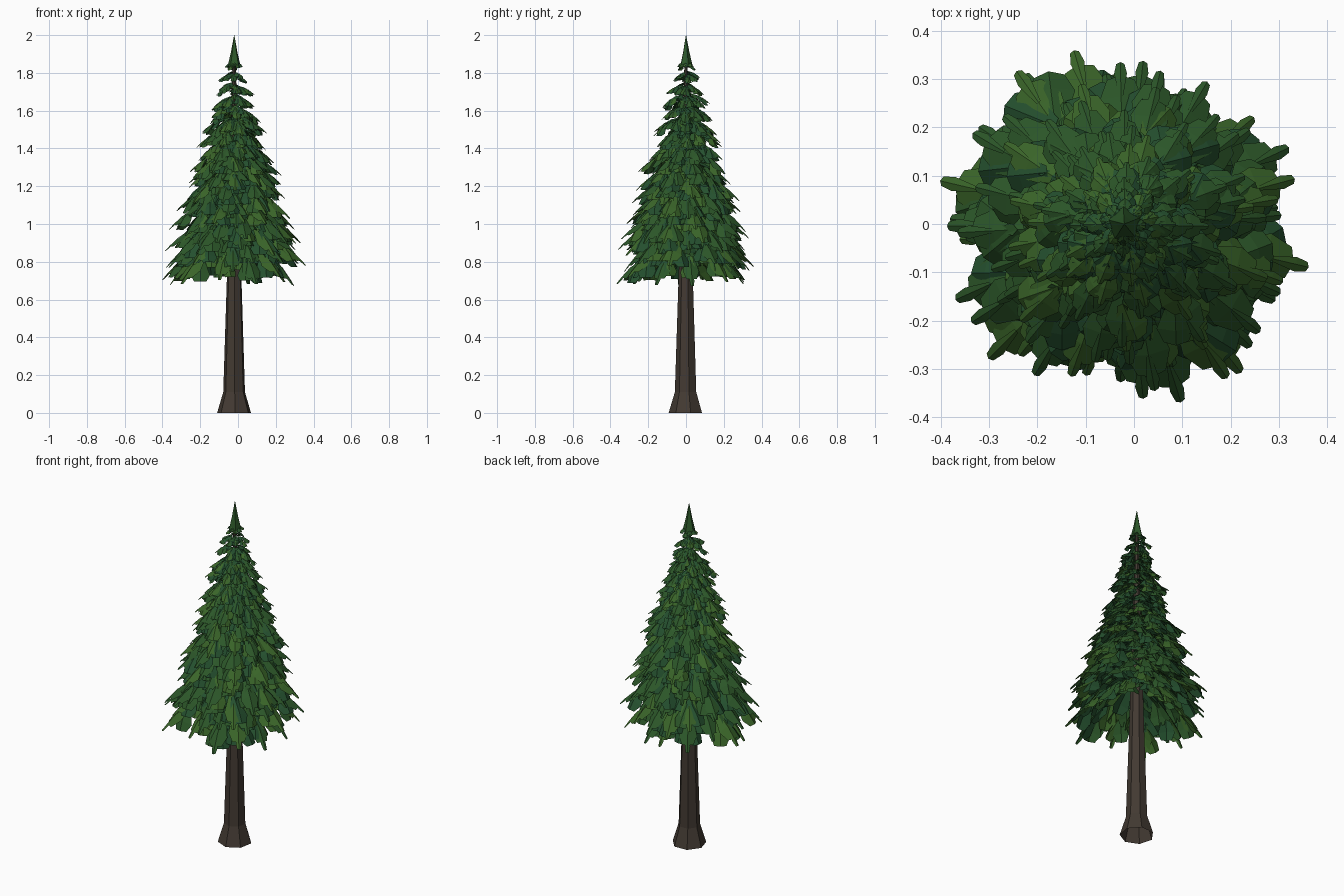
import bpy, bmesh, math, random
from mathutils import Vector, Matrix

if "Cube" in bpy.data.objects:
    bpy.data.objects.remove(bpy.data.objects["Cube"])

random.seed(7)
AXIS = Vector((-0.02, 0, 0))


def material(name, color):
    m = bpy.data.materials.new(name)
    m.diffuse_color = (*color, 1)
    m.use_nodes = True
    m.node_tree.nodes["Principled BSDF"].inputs["Base Color"].default_value = m.diffuse_color
    return m


def add_object(name, bm, mats):
    me = bpy.data.meshes.new(name)
    bm.to_mesh(me)
    bm.free()
    for m in mats:
        me.materials.append(m)
    ob = bpy.data.objects.new(name, me)
    ob.location = AXIS
    bpy.context.collection.objects.link(ob)
    return ob


def lathe(name, profile, sides, mat):
    bm = bmesh.new()
    rings = []
    for r, z in profile:
        rings.append([bm.verts.new((r * math.cos(math.tau * (i + .3) / sides),
                                    r * math.sin(math.tau * (i + .3) / sides), z))
                      for i in range(sides)])
    for a, b in zip(rings, rings[1:]):
        for i in range(sides):
            j = (i + 1) % sides
            bm.faces.new((a[i], a[j], b[j], b[i]))
    bm.faces.new(rings[-1])
    return add_object(name, bm, [mat])


bark = material("bark", (0.055, 0.042, 0.032))
greens = [material("needle_dark", (0.018, 0.08, 0.028)),
          material("needle_mid", (0.025, 0.095, 0.022)),
          material("needle_light", (0.042, 0.13, 0.022))]

# trunk with flared foot, and the pointed leader on top
lathe("trunk", [(0.092, 0), (0.059, 0.11), (0.04, 0.7), (0.024, 1.3), (0.008, 1.86)], 7, bark)
lathe("treetop", [(0.036, 1.835), (0.018, 1.91), (0.0008, 2.0)], 5, greens[1])


# one ridge-folded needle blade: start, direction, length, half width
def blade(bm, start, d, length, w, mat):
    d = d.normalized()
    side = d.cross(Vector((0, 0, 1))).normalized()
    up = side.cross(d)

    def pt(t, s, drop):
        return bm.verts.new(start + d * length * t + side * w * s - up * w * drop)
    ridge = [pt(0, 0, 0), pt(.65, 0, -.08), pt(1, 0, .1)]
    for s in (-1, 1):
        rim = [pt(.03, .35 * s, .1), pt(.7, s, .4), pt(.97, .65 * s, .3)]
        for i in range(2):
            q = [ridge[i], ridge[i + 1], rim[i + 1], rim[i]]
            f = bm.faces.new(q if s < 0 else q[::-1])
            f.material_index = mat


# one drooping branch: arched spine with paired side blades and an end blade
def branch(bm, z, reach, drop, angle):
    rot = Matrix.Rotation(angle, 3, 'Z')
    width = reach * .11 + .008

    def spine(t):
        return Vector((0.01 + (reach - .01) * t, 0, z - drop * (.15 * t + .85 * t * t)))
    for t, n in ((.12, .42), (.4, .44), (.64, .4)):
        tangent = spine(t + .1) - spine(t)
        for s in (-1, 1):
            d = Matrix.Rotation(s * random.uniform(.4, .8), 3, 'Z') @ tangent.normalized()
            d.z -= random.uniform(.1, .6)
            blade(bm, rot @ spine(t), rot @ d, reach * n * random.uniform(.9, 1.15),
                  width, random.choice((0, 0, 1, 1, 2)))
    inner = spine(.55) - spine(.04)
    blade(bm, rot @ spine(.04), rot @ inner, inner.length * 1.1, width, 0)
    outer = spine(.94) - spine(.5)
    tint = random.choice((1, 1, 2))
    blade(bm, rot @ spine(.5), rot @ outer, outer.length, width, tint)
    # narrow protruding tip
    tip = spine(1.02) - spine(.8)
    blade(bm, rot @ spine(.8), rot @ tip, tip.length, width * .3, tint)


# crown tiers
bm = bmesh.new()
TIERS = 17
for k in range(TIERS):
    f = k / (TIERS - 1)
    z = 1.853 - 0.91 * f
    reach = min(0.052 + 0.345 * f ** 0.9, 0.365)
    drop = 0.026 + 0.222 * f ** 1.1
    count = 8 + round(4 * f)
    for i in range(count):
        a = math.tau * (i + random.uniform(-.25, .25)) / count + k * 2.4
        g = random.uniform(.82, 1.07)
        branch(bm, z + random.uniform(-.014, .014), reach * g,
               drop * random.uniform(.85, 1.1), a)
add_object("needle_crown", bm, greens)
